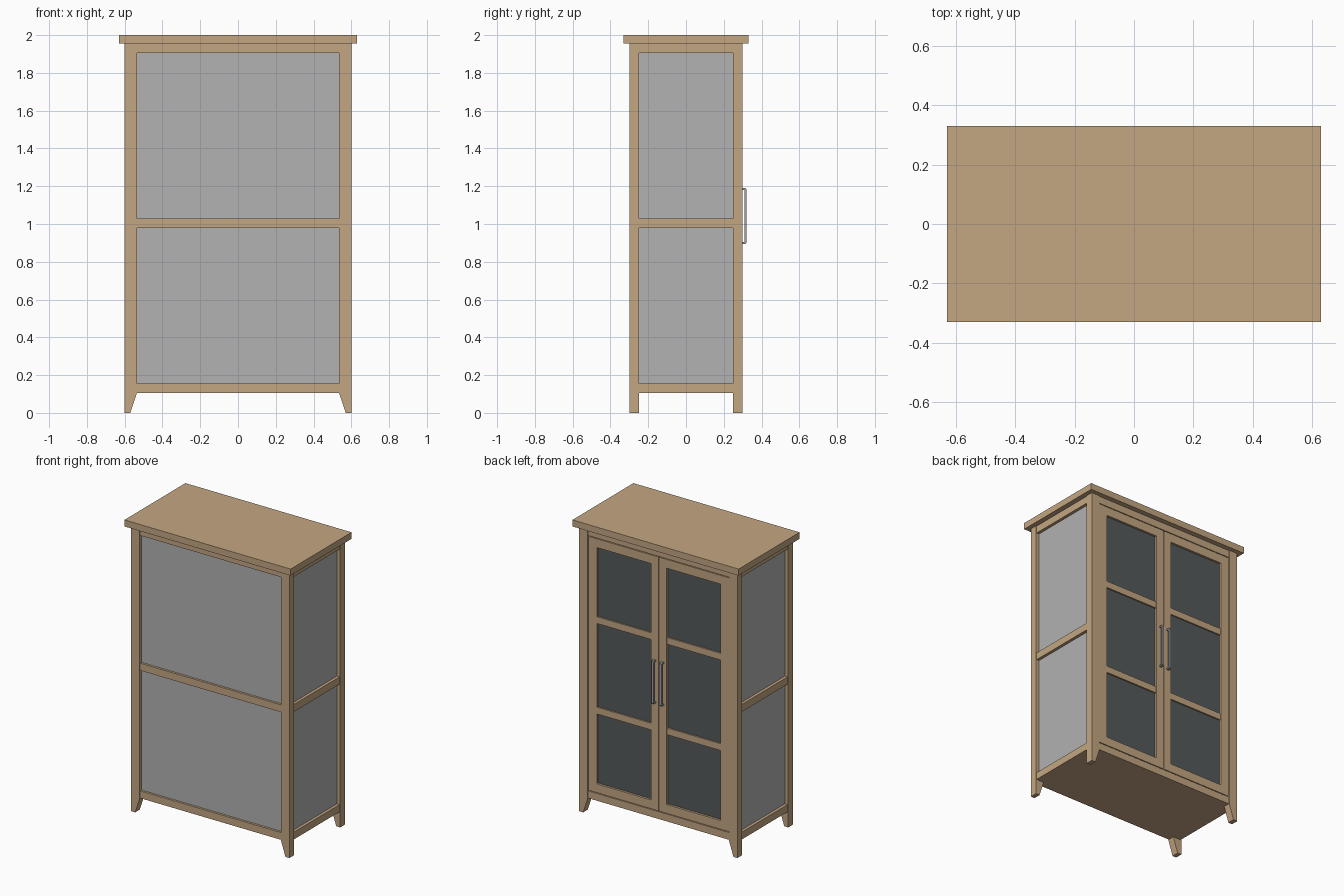
import bpy, bmesh

if "Cube" in bpy.data.objects:
    bpy.data.objects.remove(bpy.data.objects["Cube"])


def material(name, rgb):
    m = bpy.data.materials.new(name)
    m.diffuse_color = (*rgb, 1.0)
    m.use_nodes = True
    m.node_tree.nodes["Principled BSDF"].inputs["Base Color"].default_value = m.diffuse_color
    return m


WOOD = material("warm wood", (0.552, 0.381, 0.223))
PANEL = material("grey panel", (0.445, 0.445, 0.445))
GLASS = material("dark glass", (0.092, 0.102, 0.102))
METAL = material("handle metal", (0.36, 0.37, 0.39))


def prism(name, pts, axis, lo, hi, mat):
    """Extrude a 2D outline along x (points are y,z) or y (points are x,z)."""
    def place(p, t):
        return (t, p[0], p[1]) if axis == "x" else (p[0], t, p[1])
    bm = bmesh.new()
    a = [bm.verts.new(place(p, lo)) for p in pts]
    b = [bm.verts.new(place(p, hi)) for p in pts]
    bm.faces.new(a)
    bm.faces.new(b)
    n = len(pts)
    for i in range(n):
        j = (i + 1) % n
        bm.faces.new((a[i], a[j], b[j], b[i]))
    bmesh.ops.recalc_face_normals(bm, faces=bm.faces)
    me = bpy.data.meshes.new(name)
    bm.to_mesh(me)
    bm.free()
    me.materials.append(mat)
    ob = bpy.data.objects.new(name, me)
    bpy.context.collection.objects.link(ob)
    return ob


def box(name, x, y, z, mat=WOOD):
    x, y = sorted(x), sorted(y)
    pts = [(x[0], z[0]), (x[1], z[0]), (x[1], z[1]), (x[0], z[1])]
    return prism(name, pts, "y", y[0], y[1], mat)


# Top slab and floor board
box("top_slab", (-0.63, 0.63), (-0.33, 0.33), (1.955, 2.0))
box("floor_board", (-0.575, 0.575), (-0.275, 0.275), (0.105, 0.125))

# Corner posts with feet tapered on the inner side
for sx in (-1, 1):
    for sy in (-1, 1):
        outline = [(sx * 0.6, 0), (sx * 0.57, 0), (sx * 0.535, 0.105),
                   (sx * 0.535, 1.955), (sx * 0.6, 1.955)]
        prism("corner_post", outline, "y", sy * 0.25, sy * 0.3, WOOD)

# Rails: three levels on the panelled sides, top and bottom on the door side
LEVELS = {"bottom": (0.105, 0.155), "middle": (0.98, 1.03), "top": (1.905, 1.955)}
for level, z in LEVELS.items():
    box(level + "_front_rail", (-0.535, 0.535), (-0.295, -0.255), z)
    if level != "middle":
        box(level + "_door_side_rail", (-0.535, 0.535), (0.255, 0.295), z)
    for s in (-1, 1):
        box(level + "_side_rail", (s * 0.545, s * 0.595), (-0.25, 0.25), z)

# Grey infill panels
box("front_panel", (-0.535, 0.535), (-0.28, -0.265), (0.125, 1.94), PANEL)
for s in (-1, 1):
    box("side_panel", (s * 0.56, s * 0.575), (-0.25, 0.25), (0.125, 1.94), PANEL)

# Pair of glazed doors with pull handles
DOOR_Y = (0.26, 0.295)
HANDLE = [(0.294, 0.895), (0.315, 0.895), (0.32, 0.9), (0.32, 1.185),
          (0.315, 1.19), (0.294, 1.19), (0.294, 1.18), (0.31, 1.18),
          (0.31, 0.905), (0.294, 0.905)]
for s in (-1, 1):
    box("door_inner_stile", (s * 0.002, s * 0.06), DOOR_Y, (0.16, 1.9))
    box("door_outer_stile", (s * 0.47, s * 0.531), DOOR_Y, (0.16, 1.9))
    for z in ((0.16, 0.22), (1.84, 1.9)):
        box("door_rail", (s * 0.06, s * 0.47), DOOR_Y, z)
    for zc in (0.72, 1.34):
        box("door_glazing_bar", (s * 0.06, s * 0.47), (0.265, 0.29), (zc - 0.023, zc + 0.023))
    box("door_glass", (s * 0.055, s * 0.475), (0.27, 0.28), (0.215, 1.845), GLASS)
    prism("door_handle", HANDLE, "x", s * 0.03 - 0.009, s * 0.03 + 0.009, METAL)
